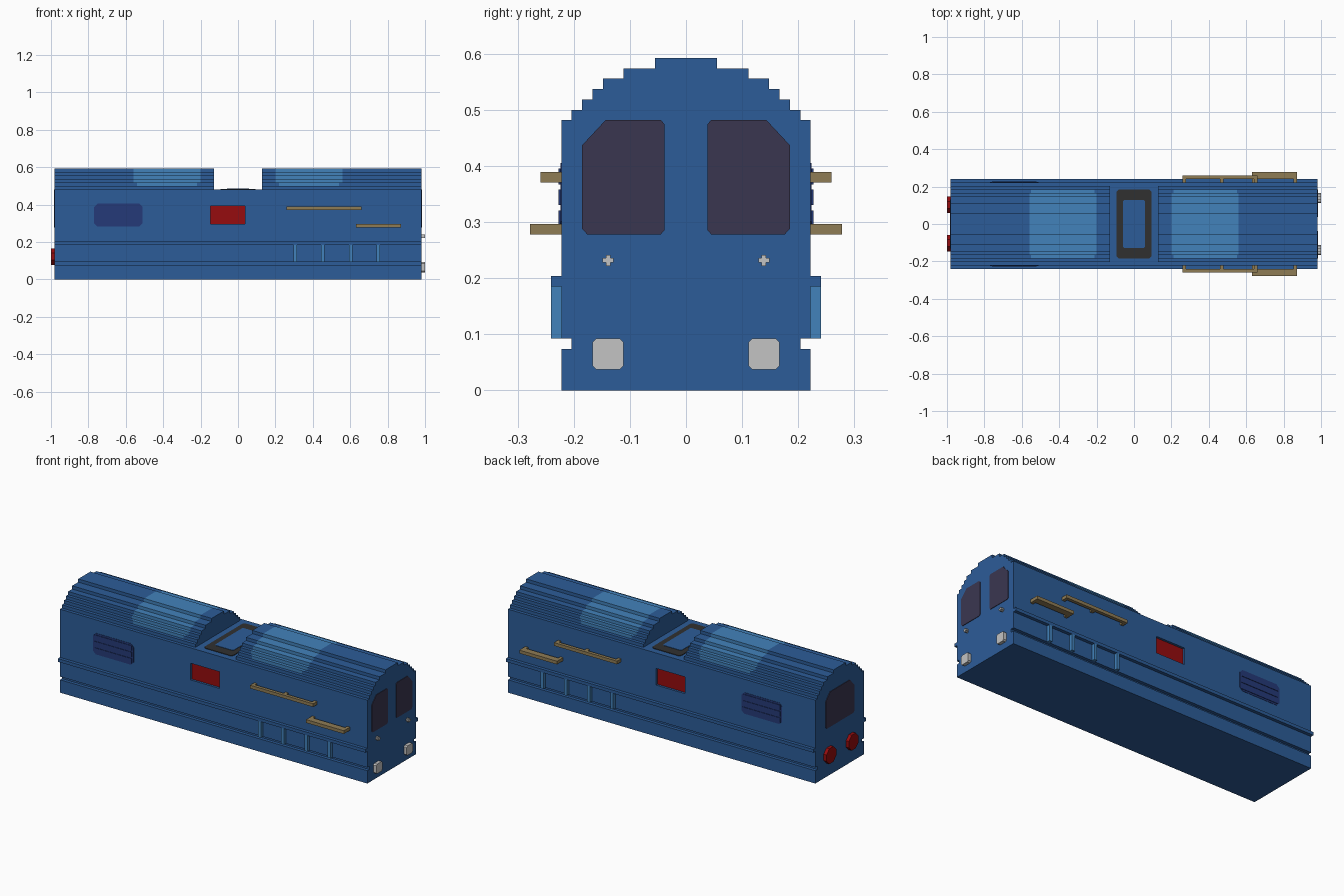
import bpy
import bmesh
import math

if "Cube" in bpy.data.objects:
    bpy.data.objects.remove(bpy.data.objects["Cube"])

V = 1 / 54      # basic step size of the blocky shapes
END = 53 * V    # half length of the hull


def material(name, hex_code):
    def linear(c):
        return c / 12.92 if c <= 0.04045 else ((c + 0.055) / 1.055) ** 2.4
    rgba = [linear(c / 255) for c in bytes.fromhex(hex_code)] + [1]
    m = bpy.data.materials.new(name)
    m.use_nodes = True
    m.diffuse_color = rgba
    m.node_tree.nodes["Principled BSDF"].inputs["Base Color"].default_value = rgba
    return m


BLUE = material("body blue", "2c5c98")
LIGHT = material("light blue", "4282bb")
GLASS = material("dark glass", "3a3650")
NAVY = material("vent navy", "253a78")
RED = material("signal red", "960c0e")
WHITE = material("lamp grey", "c3c3c3")
TAN = material("rail tan", "8f7c55")
DARK = material("hatch charcoal", "303030")


def prism(name, outline, axis, stations, *mats, rule=None):
    """Sweep a 2D outline along an axis through the given stations."""
    place = {"x": lambda a, b, t: (t, a, b),
             "y": lambda a, b, t: (a, t, b),
             "z": lambda a, b, t: (a, b, t)}[axis]
    bm = bmesh.new()
    rings = [[bm.verts.new(place(a, b, t)) for a, b in outline] for t in stations]
    n = len(outline)
    for r, s in zip(rings, rings[1:]):
        for i in range(n):
            j = (i + 1) % n
            bm.faces.new((r[i], r[j], s[j], s[i]))
    bm.faces.new(rings[0])
    bm.faces.new(rings[-1])
    bmesh.ops.recalc_face_normals(bm, faces=bm.faces)
    if rule:
        for f in bm.faces:
            f.material_index = int(rule(f))
    mesh = bpy.data.meshes.new(name)
    bm.to_mesh(mesh)
    bm.free()
    for m in mats:
        mesh.materials.append(m)
    ob = bpy.data.objects.new(name, mesh)
    bpy.context.collection.objects.link(ob)
    return ob


def rect(a0, a1, b0, b1, cut=0.0):
    """Rectangle outline, with optional chamfered corners."""
    if not cut:
        return [(a0, b0), (a1, b0), (a1, b1), (a0, b1)]
    return [(a0 + cut, b0), (a1 - cut, b0), (a1, b0 + cut), (a1, b1 - cut),
            (a1 - cut, b1), (a0 + cut, b1), (a0, b1 - cut), (a0, b0 + cut)]


def stepped(rows):
    """Symmetric stepped profile from (half width, bottom, top) rows in steps."""
    right = [(w * V, z * V) for w, lo, hi in rows for z in (lo, hi)]
    return right + [(-y, z) for y, z in reversed(right)]


# Hull with a groove and a protruding ledge along both sides
hull = prism("hull", stepped([(12, 0, 4), (11, 4, 5), (12, 5, 10), (13, 10, 11), (12, 11, 26)]),
             "x", (-END, END), BLUE)

# Two stepped roof sections, each with a light blue panel rounded at its lower corners
roof_profile = stepped([(w, 26 + i, 27 + i) for i, w in enumerate((11, 10, 9, 8, 6, 3))])


def is_panel(face):
    c = face.calc_center_median()
    if abs(face.normal.x) > 0.5 or c.z < 27.2 * V:
        return False
    inset = 0.02 if c.z < 27.8 * V else 0.01 if c.z < 28.2 * V else 0
    return 0.2 + inset < abs(c.x) < 0.56 - inset


roof_cuts = (7 * V, 0.2, 0.21, 0.22, 0.54, 0.55, 0.56, END)
for label, s in (("front", 1), ("rear", -1)):
    prism(label + "_roof", roof_profile, "x", [s * x for x in roof_cuts], BLUE, LIGHT, rule=is_panel)

# Roof hatch in the gap between the roofs
TOP = 26 * V
prism("hatch_frame", rect(-5 * V, 5 * V, -10 * V, 10 * V, 0.012), "z", (TOP, TOP + 0.003), DARK)
prism("hatch_lid", rect(-0.06, 0.06, -7 * V, 7 * V, 0.008), "z", (TOP, TOP + 0.005), BLUE)

# Details repeated on both long sides
for side, s in (("left", 1), ("right", -1)):
    def along(lo, hi):
        return (s * lo * V, s * hi * V)

    # Recessed red panel
    panel = rect(-8 * V, 2 * V, 16 * V, 21.2 * V)
    cutter = prism(side + "_recess_cutter", panel, "y", along(11.2, 12.8), BLUE)
    cutter.hide_render = True
    cutter.hide_viewport = True
    cutter.hide_set(True)
    cut = hull.modifiers.new(side + "_recess", "BOOLEAN")
    cut.operation = "DIFFERENCE"
    cut.solver = "EXACT"
    cut.object = cutter
    prism(side + "_red_panel", panel, "y", along(11, 11.3), RED)

    # Vent with slats
    prism(side + "_vent", rect(-0.77, -0.51, 0.283, 0.405, 0.018), "y", along(12, 12.1), NAVY)
    for i in range(3):
        z = 0.293 + i * 0.037
        prism(f"{side}_vent_slat_{i + 1}", rect(-0.76, -0.52, z, z + 0.028), "y",
              along(12, 12.25), NAVY)

    # Light blue ribs under the ledge
    for i in range(4):
        x = (16 + 8 * i) * V
        prism(f"{side}_rib_{i + 1}", rect(x, x + V, 5 * V, 10 * V), "y", along(12, 13), LIGHT)

    # Upper handrail and lower step, each on short posts
    for name, x0, x1, z, out, posts in (("handrail", 14, 35.7, 20, 14, (14, 24.8, 34.7)),
                                        ("step", 34, 47, 15, 15, (34, 46))):
        prism(f"{side}_{name}", rect(x0 * V, x1 * V, z * V, (z + 1) * V), "y", along(13, out), TAN)
        for i, x in enumerate(posts):
            prism(f"{side}_{name}_post_{i + 1}", rect(x * V, (x + 1) * V, z * V, (z + 1) * V),
                  "y", along(12, 13), TAN)

    # Front end: window, square headlight and small marker lamp
    window = [(0.045, 0.278), (0.176, 0.278), (0.185, 0.288), (0.185, 0.437),
              (0.143, 0.482), (0.045, 0.482), (0.038, 0.474), (0.038, 0.286)]
    prism(side + "_front_window", [(s * y, z) for y, z in window], "x", (END, END + 0.003), GLASS)
    prism(side + "_headlight", [(s * y, z) for y, z in rect(6 * V, 9 * V, 2 * V, 5 * V, 0.007)],
          "x", (END, 1), WHITE)
    for label, w, h in (("bar", 0.01, 0.004), ("post", 0.004, 0.01)):
        y, z = s * 7.5 * V, 12.5 * V
        prism(f"{side}_marker_lamp_{label}", rect(y - w, y + w, z - h, z + h), "x", (END, 1), WHITE)

    # Rear end: round tail lamp
    ring = [math.radians(22.5 + 45 * k) for k in range(8)]
    prism(side + "_tail_lamp",
          [(s * 5.5 * V + 0.048 * math.cos(a), 6.6 * V + 0.048 * math.sin(a)) for a in ring],
          "x", (-1, -END), RED)

# Single rear window with chamfered top corners
half = [(0.12, 0.278), (0.13, 0.288), (0.13, 0.437), (0.09, 0.48)]
prism("rear_window", half + [(-y, z) for y, z in reversed(half)], "x", (-END - 0.003, -END), GLASS)
